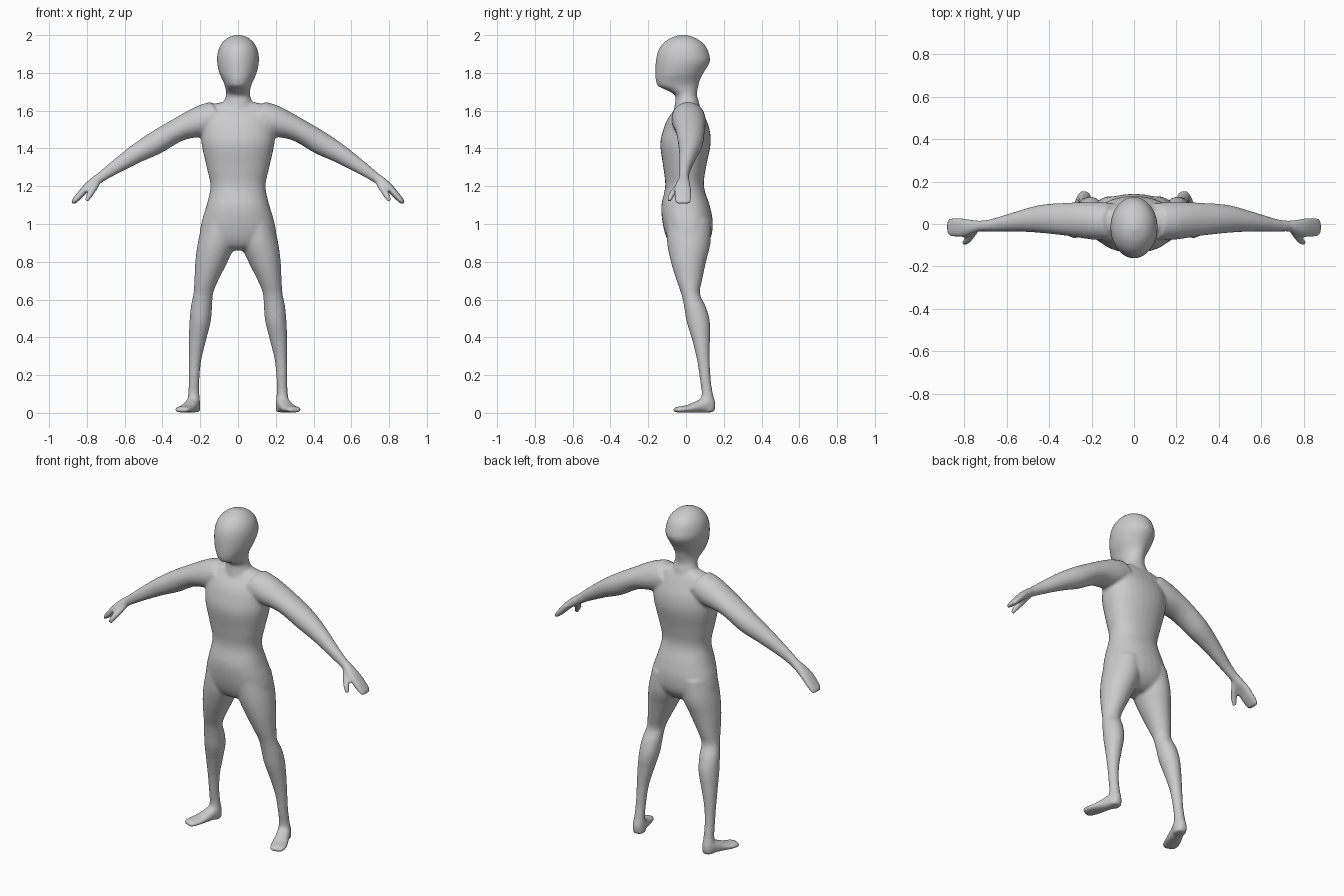
import bpy, bmesh, math
from mathutils import Vector

bm = bmesh.new()
SEG = 32   # points round each section
SUB = 5    # spline steps between sections


def spline(rows):
    """Catmull-Rom interpolation of rows of numbers."""
    out = []
    n = len(rows)
    for i in range(n - 1):
        p0, p1 = rows[max(i - 1, 0)], rows[i]
        p2, p3 = rows[i + 1], rows[min(i + 2, n - 1)]
        for k in range(SUB):
            t = k / SUB
            out.append([0.5 * (2 * b + (c - a) * t + (2 * a - 5 * b + 4 * c - d) * t * t
                               + (3 * b - a - 3 * c + d) * t ** 3)
                        for a, b, c, d in zip(p0, p1, p2, p3)])
    out.append(list(rows[-1]))
    return out


def loft(rows, u, v, side=1, power=2.0):
    """Skin sections (cx, cy, cz, half_u, half_v) lying in the plane u, v."""
    u, v = Vector(u).normalized(), Vector(v).normalized()
    rings = []
    for cx, cy, cz, a, b in spline(rows):
        ring = []
        for i in range(SEG):
            t = 2 * math.pi * i / SEG
            c, s = math.cos(t), math.sin(t)
            c = math.copysign(abs(c) ** (2 / power), c)
            s = math.copysign(abs(s) ** (2 / power), s)
            p = Vector((cx, cy, cz)) + u * a * c + v * b * s
            ring.append(bm.verts.new((p.x * side, p.y, p.z)))
        rings.append(ring)
    for r0, r1 in zip(rings, rings[1:]):
        for i in range(SEG):
            j = (i + 1) % SEG
            bm.faces.new((r0[i], r0[j], r1[j], r1[i]))
    bm.faces.new(rings[0])
    bm.faces.new(rings[-1])


def upright(rows, side=1, power=2.0):
    """Level sections given as (z, x_min, x_max, y_front, y_back)."""
    loft([((x0 + x1) / 2, (y0 + y1) / 2, z, (x1 - x0) / 2, (y1 - y0) / 2)
          for z, x0, x1, y0, y1 in rows], (1, 0, 0), (0, 1, 0), side, power)


# head and neck: z, half width, front, back
head = [(1.58, .09, -.07, .08), (1.64, .077, -.058, .07), (1.68, .064, -.058, .058),
        (1.705, .064, -.095, .06), (1.73, .069, -.148, .066), (1.76, .081, -.16, .073),
        (1.80, .099, -.162, .093), (1.86, .111, -.16, .127), (1.91, .107, -.15, .119),
        (1.95, .091, -.127, .098), (1.98, .063, -.09, .06), (1.995, .034, -.055, .022),
        (2.002, .012, -.03, -.006)]
upright([(z, -w, w, f, b) for z, w, f, b in head])

# torso
torso = [(1.645, .085, -.03, .055), (1.618, .18, -.05, .075), (1.56, .192, -.095, .103),
         (1.50, .196, -.12, .125), (1.42, .192, -.136, .13), (1.30, .166, -.12, .106),
         (1.20, .146, -.11, .095), (1.10, .166, -.13, .125), (1.02, .19, -.126, .141),
         (.94, .2, -.108, .135), (.885, .15, -.08, .10), (.86, .06, -.04, .06)]
upright([(z, -w, w, f, b) for z, w, f, b in torso], power=2.2)

leg = [(1.02, .0, .185, -.105, .13), (.90, .012, .213, -.1, .13), (.80, .055, .226, -.08, .106),
       (.70, .105, .231, -.05, .085), (.63, .132, .236, -.025, .074), (.56, .137, .25, -.01, .106),
       (.48, .145, .257, .004, .127), (.38, .17, .261, .034, .127), (.28, .194, .261, .058, .126),
       (.18, .204, .261, .073, .131), (.10, .204, .264, .083, .143), (.05, .2, .27, .07, .156),
       (.004, .2, .268, .08, .15)]
foot = [(.228, .146, .03, .025, .026), (.238, .11, .044, .036, .043), (.255, .06, .033, .04, .032),
        (.275, .01, .022, .046, .02), (.293, -.036, .018, .045, .016), (.302, -.06, .015, .03, .012)]
arm = [(.10, .012, 1.575, .085, .085), (.18, .015, 1.545, .088, .09), (.313, .022, 1.50, .063, .078),
       (.44, .024, 1.427, .061, .066), (.55, .012, 1.365, .049, .048), (.67, -.006, 1.287, .034, .03),
       (.73, -.01, 1.245, .027, .026), (.765, -.012, 1.22, .024, .03)]
hand = [(.735, -.01, 1.245, .025, .026), (.77, -.015, 1.217, .025, .036), (.805, -.017, 1.188, .021, .044),
        (.84, -.016, 1.15, .018, .046), (.867, -.015, 1.12, .014, .042), (.876, -.015, 1.108, .009, .032)]
thumb = [(.745, -.02, 1.225, .02, .018), (.765, -.05, 1.188, .02, .018),
         (.785, -.076, 1.155, .017, .017), (.802, -.09, 1.122, .011, .012)]

for s in (1, -1):
    upright(leg, s)
    loft(foot, (.92, .39, 0), (0, 0, 1), s, 2.2)
    loft(arm, (.52, 0, .85), (0, 1, 0), s)
    loft(hand, (.77, 0, .64), (0, 1, 0), s, 2.3)
    loft(thumb, (.77, 0, .5), (.2, 1, -.2), s)

# fuse all parts into one smooth skin
bmesh.ops.recalc_face_normals(bm, faces=bm.faces)
mesh = bpy.data.meshes.new("body")
bm.to_mesh(mesh)
bm.free()
body = bpy.data.objects.new("body", mesh)
bpy.context.collection.objects.link(body)
fuse = body.modifiers.new("fuse", 'REMESH')
fuse.mode = 'VOXEL'
fuse.voxel_size = 0.008
fuse.use_smooth_shade = True
soften = body.modifiers.new("soften", 'SMOOTH')
soften.factor = 0.5
soften.iterations = 8
